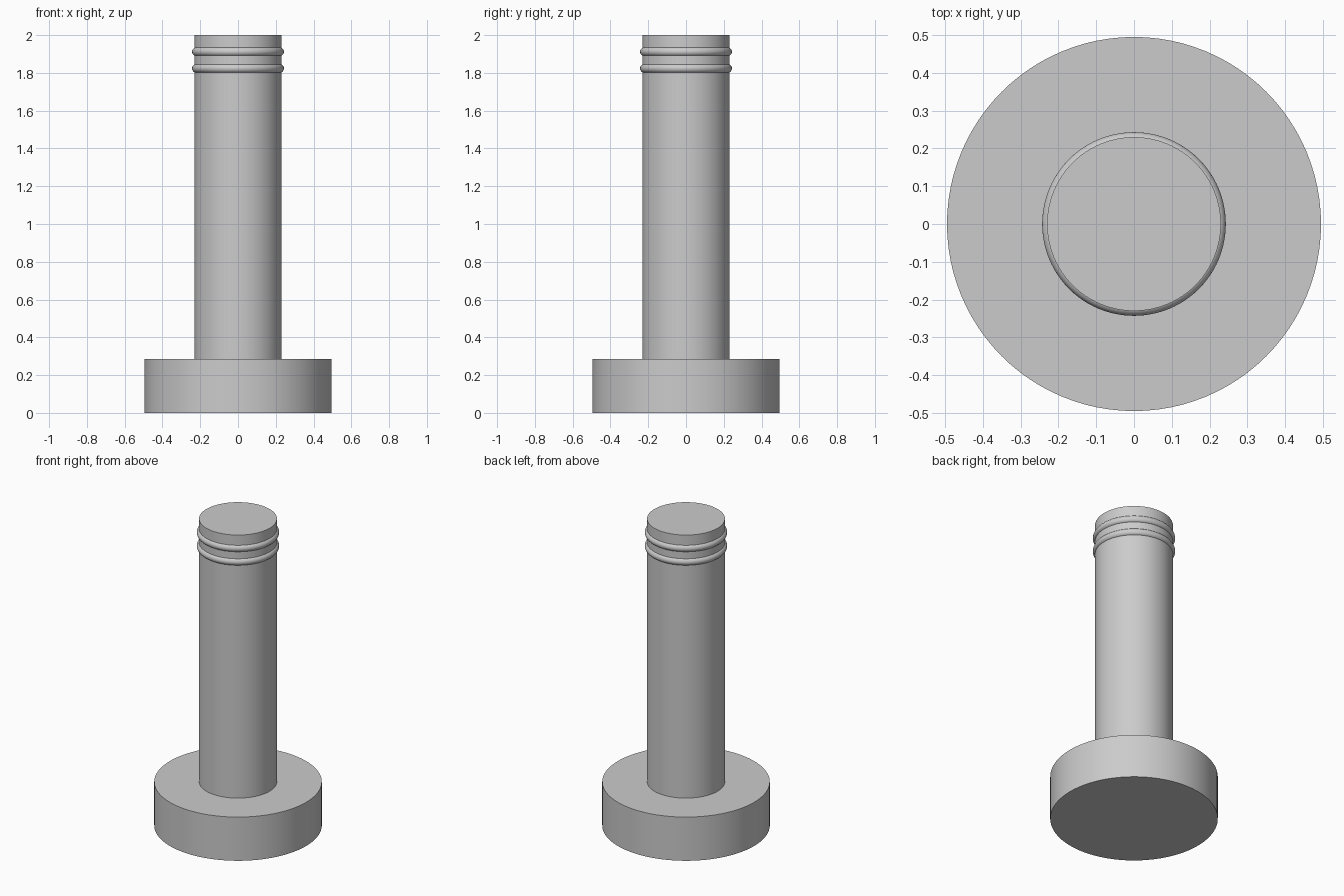
import bpy
import math

cube = bpy.data.objects.get("Cube")
if cube:
    bpy.data.objects.remove(cube, do_unlink=True)

SIDES = 96

# Single plain grey
grey = bpy.data.materials.new("plain grey")
grey.use_nodes = True
colour = (0.6, 0.6, 0.6, 1)
grey.diffuse_color = colour
grey.node_tree.nodes["Principled BSDF"].inputs["Base Color"].default_value = colour


def finish(name):
    obj = bpy.context.object
    obj.name = name
    obj.data.materials.append(grey)
    bpy.ops.object.shade_smooth_by_angle(angle=math.radians(35))


def cylinder(name, radius, bottom, top):
    bpy.ops.mesh.primitive_cylinder_add(
        vertices=SIDES, radius=radius, depth=top - bottom,
        location=(0, 0, (bottom + top) / 2))
    finish(name)


def ring(name, outer, thickness, z):
    bpy.ops.mesh.primitive_torus_add(
        major_segments=SIDES, minor_segments=24,
        major_radius=outer - thickness, minor_radius=thickness,
        location=(0, 0, z))
    finish(name)


# Wide round foot and the shaft standing on it
cylinder("base_disc", 0.495, 0, 0.285)
cylinder("shaft", 0.23, 0.28, 2)

# Two sealing rings near the top of the shaft
ring("lower_ring", 0.243, 0.024, 1.824)
ring("upper_ring", 0.243, 0.024, 1.912)
